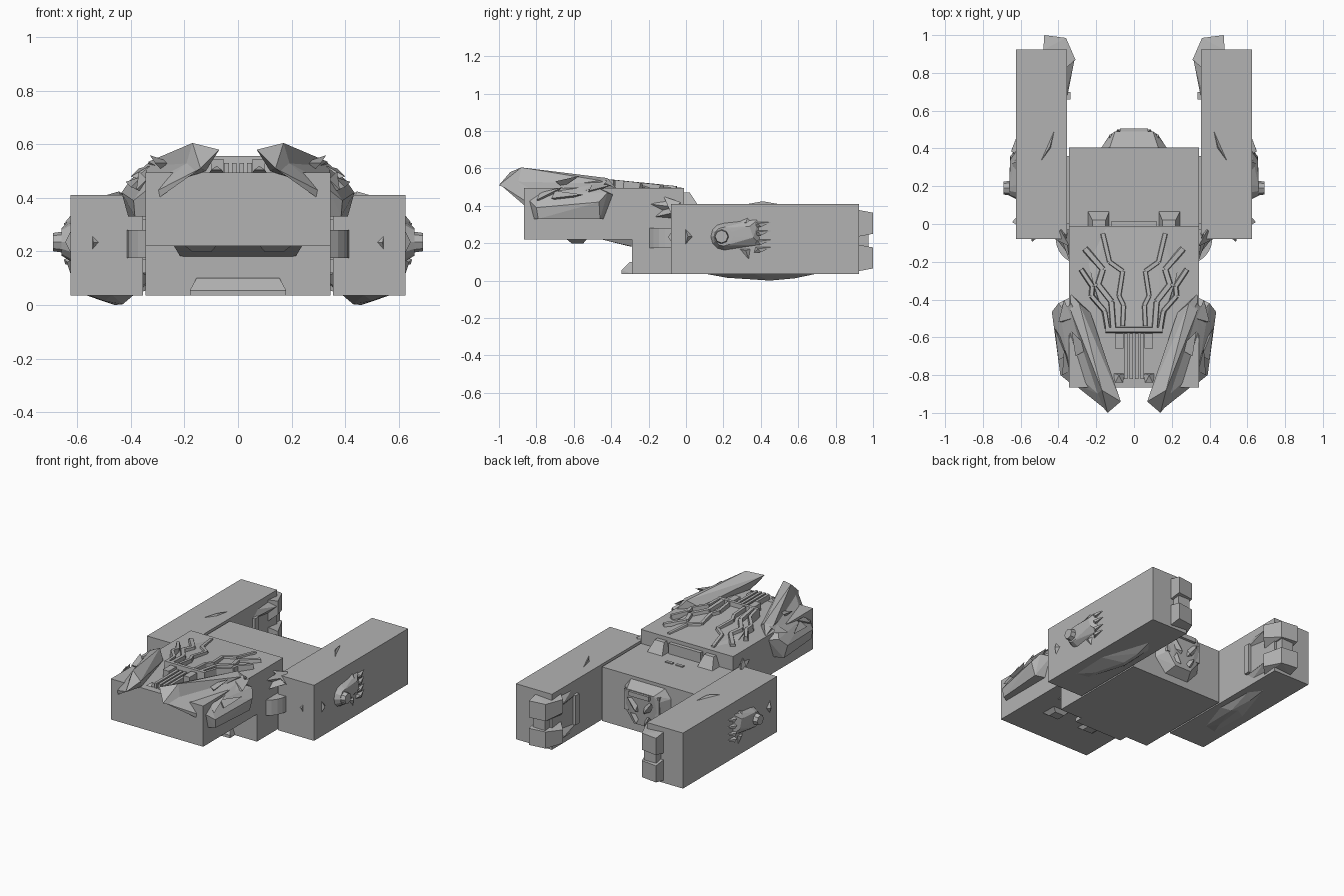
import bpy, bmesh, math
from mathutils import Vector

grey = bpy.data.materials.new("mid grey")
grey.diffuse_color = (0.45, 0.45, 0.45, 1)


def finish(name, bm):
    bmesh.ops.recalc_face_normals(bm, faces=bm.faces)
    me = bpy.data.meshes.new(name)
    bm.to_mesh(me)
    bm.free()
    me.materials.append(grey)
    ob = bpy.data.objects.new(name, me)
    bpy.context.collection.objects.link(ob)
    return ob


def add_hull(bm, pts):
    vs = [bm.verts.new(p) for p in pts]
    r = bmesh.ops.convex_hull(bm, input=vs)
    junk = [v for v in set(r["geom_interior"] + r["geom_unused"]) if isinstance(v, bmesh.types.BMVert)]
    bmesh.ops.delete(bm, geom=junk, context='VERTS')


def hulls(name, groups, mirror=True):
    """Faceted lumps, one convex hull per point group, mirrored across x."""
    bm = bmesh.new()
    for pts in groups:
        add_hull(bm, pts)
        if mirror:
            add_hull(bm, [(-x, y, z) for x, y, z in pts])
    bmesh.ops.dissolve_limit(bm, angle_limit=0.02, verts=bm.verts, edges=bm.edges)
    return finish(name, bm)


def box_pts(x0, x1, y0, y1, z0, z1):
    return [(x, y, z) for x in (x0, x1) for y in (y0, y1) for z in (z0, z1)]


def frustum(a, b):
    """Points of a lump between two rectangles (x0, x1, y0, y1, z)."""
    return [(x, y, r[4]) for r in (a, b) for x in r[:2] for y in r[2:4]]


def disc(c, r, axis, n=12):
    pts = []
    for i in range(n):
        a = 2 * math.pi * i / n
        u, v = r * math.cos(a), r * math.sin(a)
        pts.append((c[0], c[1] + u, c[2] + v) if axis == 'x' else (c[0] + u, c[1] + v, c[2]))
    return pts


# main blocks
hulls("body_block", [box_pts(-0.345, 0.345, -0.29, 0.405, 0.035, 0.40)], False)
hulls("front_block", [box_pts(-0.345, 0.345, -0.865, -0.01, 0.22, 0.495)], False)
hulls("side_pod", [box_pts(0.355, 0.625, -0.08, 0.925, 0.035, 0.41)])
hulls("pod_joint", [box_pts(0.34, 0.36, 0.0, 0.36, 0.17, 0.26),
                    box_pts(0.34, 0.36, 0.0, 0.36, 0.32, 0.39)])

# hood on top of the front block
def roof(y):
    return 0.497 - 0.1 * y


hulls("hood", [[(s * x, y, z) for s in (-1, 1) for x, y, z in
                ((0.14, -0.58, 0.48), (0.13, -0.57, 0.528), (0.26, -0.12, 0.48),
                 (0.14, -0.02, 0.497), (0.22, -0.3, 0.51))]], False)


def ridge(path, w=0.016, h=0.018):
    groups = []
    for (ax, ay), (bx, by) in zip(path, path[1:]):
        d = Vector((bx - ax, by - ay)).normalized()
        g = []
        for x, y in ((ax, ay), (bx, by)):
            for s in (-1, 1):
                g.append((x - s * d.y * w, y + s * d.x * w, 0.485))
                g.append((x - s * d.y * w * .6, y + s * d.x * w * .6, roof(y) + h - 0.015))
        groups.append(g)
    return groups


hulls("hood_ridges",
      ridge([(0.165, -0.05), (0.13, -0.2), (0.06, -0.25), (0.08, -0.38), (0.055, -0.43), (0.06, -0.54)])
      + ridge([(0.26, -0.13), (0.165, -0.24), (0.19, -0.32), (0.12, -0.41), (0.11, -0.55)], 0.02)
      + ridge([(0.28, -0.24), (0.22, -0.33), (0.225, -0.38), (0.155, -0.46), (0.14, -0.55)])
      + ridge([(0.15, -0.56), (0.0, -0.56)], 0.018))

# pipes and slots in front of the hood
hulls("hood_pipes", [box_pts(x - 0.009, x + 0.009, -0.82, -0.58, 0.48, 0.53) for x in (0.014, 0.043)]
      + [box_pts(0.055, 0.1, -0.66, -0.58, 0.48, 0.545),
         [(0.05, -0.79, 0.49), (0.11, -0.79, 0.49), (0.1, -0.84, 0.505), (0.06, -0.84, 0.505), (0.08, -0.8, 0.52)]])

# raised intakes behind the hood
hulls("rear_cowl", [frustum((0.13, 0.245, -0.02, 0.07, 0.395), (0.15, 0.22, -0.02, 0.02, 0.47)),
                    box_pts(0.0, 0.12, -0.02, 0.015, 0.40, 0.47)])
hulls("top_dashes", [box_pts(0.012, 0.065, 0.11, 0.13, 0.395, 0.406)])

# long angled blades over the front corners
hulls("corner_blade", [
    [(0.07, -0.94, 0.58), (0.14, -1.0, 0.51), (0.17, -0.88, 0.605), (0.12, -0.86, 0.50),
     (0.21, -0.91, 0.47), (0.335, -0.37, 0.49), (0.29, -0.42, 0.548), (0.23, -0.47, 0.50), (0.335, -0.46, 0.535)],
    [(0.14, -0.99, 0.51), (0.19, -0.9, 0.53), (0.31, -0.85, 0.39), (0.335, -0.835, 0.41),
     (0.36, -0.75, 0.44), (0.37, -0.45, 0.5), (0.33, -0.42, 0.535), (0.3, -0.6, 0.48), (0.22, -0.88, 0.48)]])

# side armour below the blades
hulls("side_armour", [
    [(0.33, -0.82, 0.33), (0.385, -0.79, 0.33), (0.39, -0.80, 0.39), (0.34, -0.84, 0.43),
     (0.41, -0.46, 0.33), (0.435, -0.465, 0.42), (0.40, -0.42, 0.47), (0.34, -0.39, 0.46),
     (0.34, -0.44, 0.33), (0.34, -0.5, 0.51), (0.34, -0.78, 0.47)]])
hulls("armour_shards", [
    [(0.24, -0.66, 0.53), (0.33, -0.57, 0.56), (0.31, -0.70, 0.53), (0.28, -0.66, 0.50)],
    [(0.36, -0.70, 0.48), (0.42, -0.55, 0.46), (0.40, -0.72, 0.44), (0.34, -0.68, 0.42)],
    [(0.34, -0.78, 0.47), (0.37, -0.66, 0.50), (0.38, -0.80, 0.43), (0.33, -0.75, 0.42)],
    [(0.33, -0.50, 0.52), (0.37, -0.40, 0.51), (0.40, -0.52, 0.48), (0.34, -0.52, 0.46)]])

# parts between the front block and the pods
hulls("corner_roller", [disc((0.275, -0.075, 0.175), 0.14, 'z', 24) + disc((0.275, -0.075, 0.28), 0.14, 'z', 24)])
hulls("corner_spikes", [
    [(0.34, -0.20, 0.41), (0.40, -0.04, 0.39), (0.34, -0.04, 0.33), (0.36, -0.06, 0.43)],
    [(0.34, -0.12, 0.45), (0.39, -0.03, 0.42), (0.34, -0.03, 0.34), (0.42, -0.08, 0.36)],
    [(0.34, -0.17, 0.34), (0.41, -0.08, 0.36), (0.34, -0.05, 0.33), (0.35, -0.08, 0.41)]])

# lower front step and underside plates
hulls("front_step", [[(s * x, y, z) for s in (-1, 1) for x, y, z in
                      ((0.18, -0.345, 0.035), (0.18, -0.345, 0.055), (0.155, -0.30, 0.10),
                       (0.155, -0.28, 0.10), (0.18, -0.28, 0.035))]], False)
hulls("under_plate", [
    [(s * x, y, z) for s in (-1, 1) for x, y, z in
     ((0.24, -0.46, 0.222), (0.235, -0.28, 0.222), (0.215, -0.28, 0.18), (0.15, -0.31, 0.185))]], False)
hulls("under_feet", [frustum((0.08, 0.2, -0.64, -0.53, 0.222), (0.1, 0.17, -0.61, -0.55, 0.198))])

# domed machinery at the back of the body
hulls("rear_core", [
    [(s * x, y, z) for s in (-1, 1) for x, y, z in
     ((0.175, 0.40, 0.32), (0.13, 0.40, 0.38), (0.17, 0.40, 0.17), (0.09, 0.40, 0.08),
      (0.13, 0.47, 0.31), (0.10, 0.49, 0.35), (0.12, 0.47, 0.2), (0.06, 0.47, 0.12))]], False)
hulls("rear_core_ribs", [
    box_pts(0.0, 0.075, 0.45, 0.505, 0.315, 0.345),
    [(0.02, 0.46, 0.29), (0.09, 0.50, 0.30), (0.1, 0.46, 0.24), (0.03, 0.50, 0.22), (0.02, 0.46, 0.2)],
    [(0.02, 0.46, 0.18), (0.07, 0.495, 0.2), (0.08, 0.46, 0.16), (0.03, 0.49, 0.13)],
    box_pts(0.10, 0.13, 0.40, 0.475, 0.2, 0.34)])

# C-shaped clamps on the inner rear corners of the pods
def clamp(z0, z1, lean):
    zc = (z0 + z1) / 2 + lean
    return [[(0.48, 0.92, z0), (0.48, 0.92, z1), (0.475, 1.0, z1 - 0.015), (0.475, 1.0, z0 + 0.015),
             (0.36, 0.985, z1 - 0.015), (0.36, 0.985, z0 + 0.015), (0.31, 0.87, zc + 0.05),
             (0.31, 0.87, zc - 0.04), (0.355, 0.83, z0), (0.355, 0.83, z1)]]


hulls("rear_clamp", clamp(0.235, 0.378, 0.01) + clamp(0.05, 0.192, -0.01)
      + [box_pts(0.37, 0.46, 0.91, 0.975, 0.18, 0.25),
         [(0.315, 0.87, 0.33), (0.36, 0.64, 0.31), (0.36, 0.70, 0.36), (0.36, 0.86, 0.37), (0.36, 0.86, 0.28)],
         [(0.315, 0.87, 0.10), (0.36, 0.64, 0.12), (0.36, 0.70, 0.07), (0.36, 0.86, 0.06), (0.36, 0.86, 0.15)],
         box_pts(0.335, 0.36, 0.66, 0.70, 0.12, 0.32)])

# outer pod hubs
hulls("pod_hub", [
    disc((0.62, 0.205, 0.235), 0.075, 'x') + disc((0.66, 0.20, 0.235), 0.05, 'x')
    + [(0.62, 0.39, 0.33), (0.655, 0.34, 0.29), (0.62, 0.40, 0.19), (0.655, 0.36, 0.23)],
    disc((0.65, 0.19, 0.235), 0.04, 'x', 8) + disc((0.69, 0.19, 0.235), 0.034, 'x', 8)])
hulls("pod_hub_fins", [
    [(0.62, 0.36, z - 0.012), (0.62, 0.37, z + 0.02), (0.62, 0.465, z + 0.02), (0.65, 0.385, z + 0.01),
     (0.645, 0.40, z - 0.008)] for z in (0.16, 0.2, 0.25, 0.295)]
    + [[(0.62, 0.28, 0.17), (0.62, 0.35, 0.17), (0.62, 0.34, 0.10), (0.64, 0.32, 0.16)],
       [(0.62, 0.24, 0.30), (0.62, 0.33, 0.34), (0.62, 0.38, 0.29), (0.645, 0.32, 0.31)],
       [(0.62, -0.005, 0.285), (0.62, 0.04, 0.235), (0.62, -0.005, 0.185), (0.645, 0.01, 0.235)]])

# small blades on the pod fronts, tops and undersides
hulls("pod_front_chip", [[(0.545, -0.075, 0.265), (0.515, -0.075, 0.235), (0.545, -0.075, 0.2), (0.54, -0.095, 0.233)]])
hulls("pod_top_slash", [[(0.415, 0.52, 0.405), (0.44, 0.40, 0.405), (0.51, 0.305, 0.405),
                         (0.45, 0.43, 0.405), (0.445, 0.41, 0.424)]])
hulls("pod_keel", [[(0.40, 0.62, 0.037), (0.46, 0.70, 0.037), (0.57, 0.36, 0.037), (0.56, 0.10, 0.037),
                    (0.47, 0.12, 0.037), (0.39, 0.36, 0.037), (0.46, 0.45, 0.0), (0.43, 0.42, 0.003),
                    (0.50, 0.22, 0.015), (0.45, 0.58, 0.012)]])
